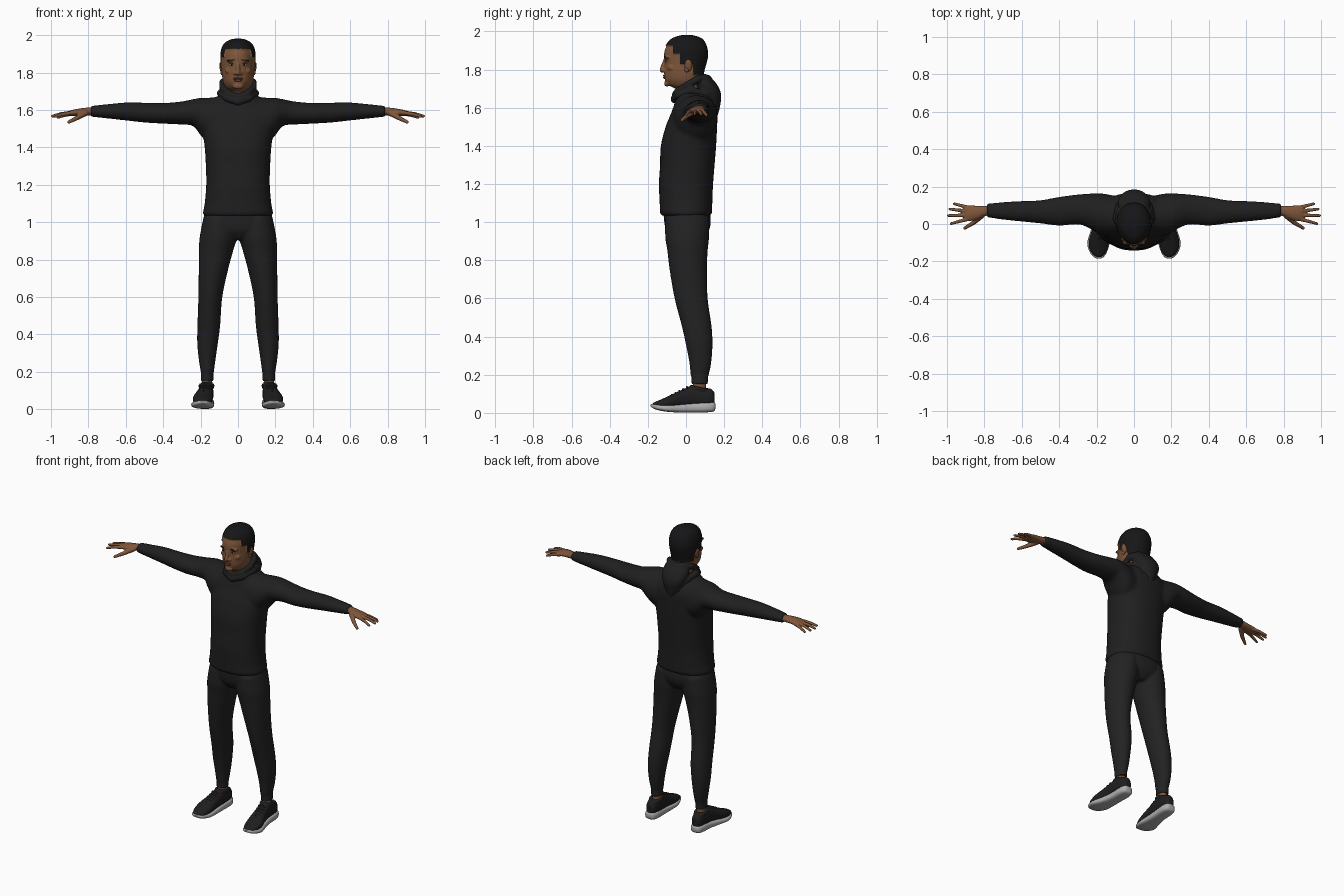
import bpy, bmesh, math
from mathutils import Vector, Matrix


def material(name, r, g, b):
    m = bpy.data.materials.new(name)
    m.diffuse_color = (r, g, b, 1)
    return m


SKIN = material("brown skin", 0.21, 0.092, 0.042)
LIP = material("lip brown", 0.15, 0.055, 0.035)
HAIR = material("black hair", 0.008, 0.008, 0.009)
TOP = material("black fleece", 0.014, 0.014, 0.014)
PANTS = material("black jersey", 0.016, 0.016, 0.016)
SHOE = material("black shoe mesh", 0.013, 0.013, 0.014)
LACE = material("charcoal lace", 0.03, 0.03, 0.032)
SOLE = material("light grey rubber", 0.42, 0.42, 0.42)
WHITE = material("eye white", 0.5, 0.47, 0.44)
IRIS = material("dark iris", 0.012, 0.007, 0.005)


def loft(bm, axis, stations, n=32, power=2.0, steps=4, taper=0.0):
    """Smooth skin through (t, centre a, centre b, radius a, radius b) sections."""
    s = [stations[0]] + list(stations) + [stations[-1]]
    rows = []
    for i in range(1, len(s) - 2):
        for k in range(steps):
            u = k / steps
            rows.append([0.5 * (2 * q + (r - p) * u + (2 * p - 5 * q + 4 * r - w) * u * u
                                + (3 * q - p - 3 * r + w) * u ** 3)
                         for p, q, r, w in zip(s[i - 1], s[i], s[i + 1], s[i + 2])])
    rows.append(stations[-1])
    rings = []
    for t, a, b, ra, rb in rows:
        ring = []
        for j in range(n):
            c, d = math.cos(2 * math.pi * j / n), math.sin(2 * math.pi * j / n)
            p = a + ra * math.copysign(abs(c) ** (2 / power), c) * (1 - taper * max(0, -d))
            q = b + rb * math.copysign(abs(d) ** (2 / power), d)
            ring.append(bm.verts.new({'x': (t, p, q), 'y': (p, t, q), 'z': (p, q, t)}[axis]))
        rings.append(ring)
    for r0, r1 in zip(rings, rings[1:]):
        for j in range(n):
            bm.faces.new((r0[j], r0[(j + 1) % n], r1[(j + 1) % n], r1[j]))
    bm.faces.new(rings[0])
    bm.faces.new(rings[-1])


def ball(bm, loc, size, seg=16, tilt=0.0):
    mat = Matrix.Translation(loc) @ Matrix.Rotation(tilt, 4, 'Y') @ Matrix.Diagonal((*size, 1))
    bmesh.ops.create_uvsphere(bm, u_segments=seg, v_segments=seg // 2, radius=1, matrix=mat)


def chain(bm, pts, r0, r1, seg=12):
    """Tapering cord of overlapping balls along a path."""
    pts = [Vector(p) for p in pts]
    total = sum((b - a).length for a, b in zip(pts, pts[1:]))
    done = 0
    for a, b in zip(pts, pts[1:]):
        length = (b - a).length
        count = max(2, int(length / (0.4 * min(r0, r1))))
        for k in range(count + 1):
            r = r0 + (r1 - r0) * (done + length * k / count) / total
            ball(bm, a.lerp(b, k / count), (r, r, r), seg)
        done += length


def finish(bm, name, mat, mirror=False, voxel=0.0, smooth=3):
    bmesh.ops.recalc_face_normals(bm, faces=bm.faces)
    me = bpy.data.meshes.new(name)
    bm.to_mesh(me)
    bm.free()
    me.materials.append(mat)
    o = bpy.data.objects.new(name, me)
    bpy.context.collection.objects.link(o)
    bpy.ops.object.select_all(action='DESELECT')
    o.select_set(True)
    bpy.context.view_layer.objects.active = o
    if mirror:
        m = o.modifiers.new("mirror", 'MIRROR')
        m.use_mirror_merge = False
        bpy.ops.object.modifier_apply(modifier=m.name)
    if voxel:
        m = o.modifiers.new("blend", 'REMESH')
        m.mode, m.voxel_size = 'VOXEL', voxel
        bpy.ops.object.modifier_apply(modifier=m.name)
        m = o.modifiers.new("relax", 'SMOOTH')
        m.factor, m.iterations = 0.5, smooth
        bpy.ops.object.modifier_apply(modifier=m.name)
    bpy.ops.object.shade_smooth_by_angle(angle=math.radians(50))
    return o


# Hoodie: trunk and sleeves blended together
bm = bmesh.new()
loft(bm, 'z', [(1.035, 0, 0, .182, .13), (1.05, 0, 0, .188, .136), (1.1, 0, 0, .178, .138),
               (1.2, 0, 0, .17, .142), (1.3, 0, .007, .172, .143), (1.4, 0, .013, .178, .145),
               (1.5, 0, .028, .19, .135), (1.58, 0, .045, .185, .12), (1.64, 0, .045, .15, .1),
               (1.69, 0, .035, .085, .075)], 40, 2.3)
for sgn in (1, -1):
    loft(bm, 'x', [(sgn * x, *r) for x, *r in (
        (.08, .035, 1.53, .11, .145), (.16, .05, 1.545, .112, .12), (.2, .058, 1.565, .105, .1),
        (.24, .07, 1.586, .092, .072), (.3, .078, 1.584, .08, .062), (.4, .068, 1.582, .077, .055),
        (.5, .065, 1.586, .062, .053), (.6, .068, 1.592, .055, .048), (.7, .07, 1.593, .047, .038),
        (.775, .072, 1.593, .038, .03), (.788, .072, 1.593, .035, .028))], 28)
finish(bm, "hoodie", TOP, voxel=.009, smooth=4)

# Hood: draped pouch with a rolled rim around the neck
bm = bmesh.new()
loft(bm, 'z', [(1.53, 0, .145, .008, .012), (1.59, 0, .14, .04, .035), (1.66, 0, .132, .075, .053),
               (1.71, 0, .108, .088, .062), (1.75, 0, .09, .078, .05), (1.765, 0, .085, .06, .035)], 28)
for sgn in (1, -1):
    chain(bm, [(0, -.058, 1.672), (sgn * .05, -.045, 1.688), (sgn * .083, .01, 1.72),
               (sgn * .08, .06, 1.75), (sgn * .045, .1, 1.757), (0, .115, 1.75)], .016, .022)
    chain(bm, [(0, -.06, 1.645), (sgn * .06, -.04, 1.665), (sgn * .093, .03, 1.69),
               (sgn * .078, .1, 1.67), (sgn * .04, .145, 1.62), (0, .15, 1.57)], .022, .02)
finish(bm, "hood", TOP, voxel=.006, smooth=3)

# Trousers: two legs blended into the seat
bm = bmesh.new()
loft(bm, 'z', [(.905, 0, .01, .05, .075), (.95, 0, .008, .14, .11), (1.0, 0, .008, .182, .122),
               (1.06, 0, .003, .178, .122)], 36, 2.3)
for sgn in (1, -1):
    loft(bm, 'z', [(z, sgn * x, *r) for z, x, *r in (
        (1.02, .098, .006, .088, .115), (.92, .106, .006, .099, .115), (.85, .117, .008, .092, .106),
        (.75, .131, .012, .079, .098), (.6, .148, .027, .064, .087), (.45, .156, .057, .061, .078),
        (.35, .163, .07, .055, .069), (.26, .165, .075, .044, .057), (.205, .164, .072, .036, .049),
        (.185, .165, .072, .034, .044), (.15, .165, .072, .035, .043))], 28)
finish(bm, "trousers", PANTS, voxel=.008, smooth=3)

# Ankles
bm = bmesh.new()
loft(bm, 'z', [(.08, .165, .07, .03, .042), (.13, .165, .07, .028, .036), (.18, .165, .072, .026, .034)], 20)
finish(bm, "ankles", SKIN, True)

# Hands: palm, four fingers, thumb
bm = bmesh.new()
loft(bm, 'x', [(.75, .072, 1.593, .026, .021), (.8, .07, 1.592, .028, .021), (.84, .061, 1.589, .037, .02),
               (.88, .057, 1.585, .042, .017), (.905, .057, 1.583, .037, .012)], 20)
for root, tip in (((.89, .026, 1.584), (.978, .002, 1.565)), ((.895, .047, 1.585), (.993, .045, 1.567)),
                  ((.89, .067, 1.583), (.985, .08, 1.565)), ((.88, .087, 1.58), (.962, .108, 1.56))):
    mid = (Vector(root) + Vector(tip)) / 2 + Vector((0, 0, .004))
    chain(bm, [root, mid, tip], .0115, .008, 10)
chain(bm, [(.815, .045, 1.584), (.86, .005, 1.558), (.905, -.022, 1.535)], .017, .009, 10)
finish(bm, "hands", SKIN, True, voxel=.004, smooth=2)

# Shoes: sole, upper, collar and laces
bm = bmesh.new()
loft(bm, 'y', [(.155, .17, .036, .018, .012), (.145, .17, .032, .033, .024), (.11, .17, .03, .043, .027),
               (.04, .173, .027, .043, .025), (-.03, .18, .024, .05, .022), (-.1, .19, .024, .06, .018),
               (-.15, .191, .03, .046, .015), (-.175, .189, .036, .028, .01), (-.185, .188, .039, .01, .005)],
     28, 3)
finish(bm, "soles", SOLE, True)
bm = bmesh.new()
loft(bm, 'y', [(.15, .17, .075, .018, .03), (.13, .17, .08, .034, .047), (.08, .17, .082, .04, .05),
               (.03, .172, .085, .041, .056), (-.02, .178, .074, .044, .048), (-.08, .187, .058, .053, .036),
               (-.13, .19, .047, .049, .024), (-.165, .189, .042, .03, .014), (-.178, .188, .04, .01, .006)],
     28, 2.2)
for k in range(16):
    a = k * math.pi / 8
    ball(bm, (.168 + .034 * math.cos(a), .075 + .046 * math.sin(a), .125 - .01 * math.sin(a)), (.01, .013, .012), 10)
finish(bm, "shoe_uppers", SHOE, True, voxel=.005, smooth=2)
bm = bmesh.new()
for k in range(5):
    y, z, x = -.075 + .02 * k, .094 + .0105 * k, .186 - .003 * k
    chain(bm, [(x - .022, y, z - .006), (x, y, z), (x + .022, y, z - .006)], .005, .005, 8)
finish(bm, "laces", LACE, True)

# Head and neck with brow, nose, cheeks and chin
bm = bmesh.new()
loft(bm, 'z', [(1.62, 0, .03, .06, .062), (1.69, 0, .018, .058, .066), (1.708, 0, .008, .06, .08),
               (1.722, 0, -.003, .068, .095), (1.75, 0, -.012, .08, .1), (1.79, 0, -.012, .086, .102),
               (1.83, 0, -.006, .088, .107), (1.87, 0, -.003, .089, .113), (1.905, 0, -.001, .088, .109),
               (1.94, 0, .002, .078, .094), (1.962, 0, .005, .058, .07), (1.975, 0, .006, .025, .03)],
     40, 2.15, taper=.16)
chain(bm, [(0, -.113, 1.845), (0, -.122, 1.815), (0, -.127, 1.797)], .009, .0125)
ball(bm, (0, -.1, 1.727), (.028, .015, .016))
for sgn in (1, -1):
    ball(bm, (sgn * .015, -.114, 1.795), (.011, .012, .009))
    ball(bm, (sgn * .036, -.097, 1.863), (.027, .017, .008))
    ball(bm, (sgn * .05, -.075, 1.81), (.02, .022, .018))
head = finish(bm, "head", SKIN, voxel=.0045, smooth=3)


# Short hair: upper scalp faces, raised slightly
def hairline(y):
    return 1.925 if y < -.065 else 1.885 if y < -.03 else 1.83 if y < .035 else 1.775


head.data.materials.append(HAIR)
lifted = set()
for p in head.data.polygons:
    if p.center.z > hairline(p.center.y):
        p.material_index = 1
        lifted.update(p.vertices)
normals = {i: head.data.vertices[i].normal.copy() for i in lifted}
for i, nrm in normals.items():
    head.data.vertices[i].co += nrm * .006


def face_y(x, z):
    hit, loc, _, _ = head.ray_cast(Vector((x, -1, z)), Vector((0, 1, 0)))
    return loc.y if hit else -.1


# Ears
bm = bmesh.new()
ball(bm, (.089, .012, 1.822), (.009, .02, .032), tilt=.2)
ball(bm, (.086, .004, 1.8), (.008, .012, .014))
finish(bm, "ears", SKIN, True)

# Eyes, irises, brows and lips set on the face
for name, mat, parts in (
        ("eye_whites", WHITE, [(.034, 1.843, (.0125, .004, .0052), 0)]),
        ("irises", IRIS, [(.033, 1.843, (.0055, .0058, .0052), 0)]),
        ("eyelids", HAIR, [(.034, 1.8495, (.014, .004, .0015), .05)]),
        ("eyebrows", HAIR, [(.036, 1.867, (.02, .004, .0035), .1)]),
        ("lips", LIP, [(.009, 1.769, (.017, .007, .0055), .15), (.007, 1.758, (.016, .008, .006), -.1)])):
    bm = bmesh.new()
    for x, z, size, tilt in parts:
        ball(bm, (x, face_y(x, z), z), size, 16, tilt)
    finish(bm, name, mat, True)
